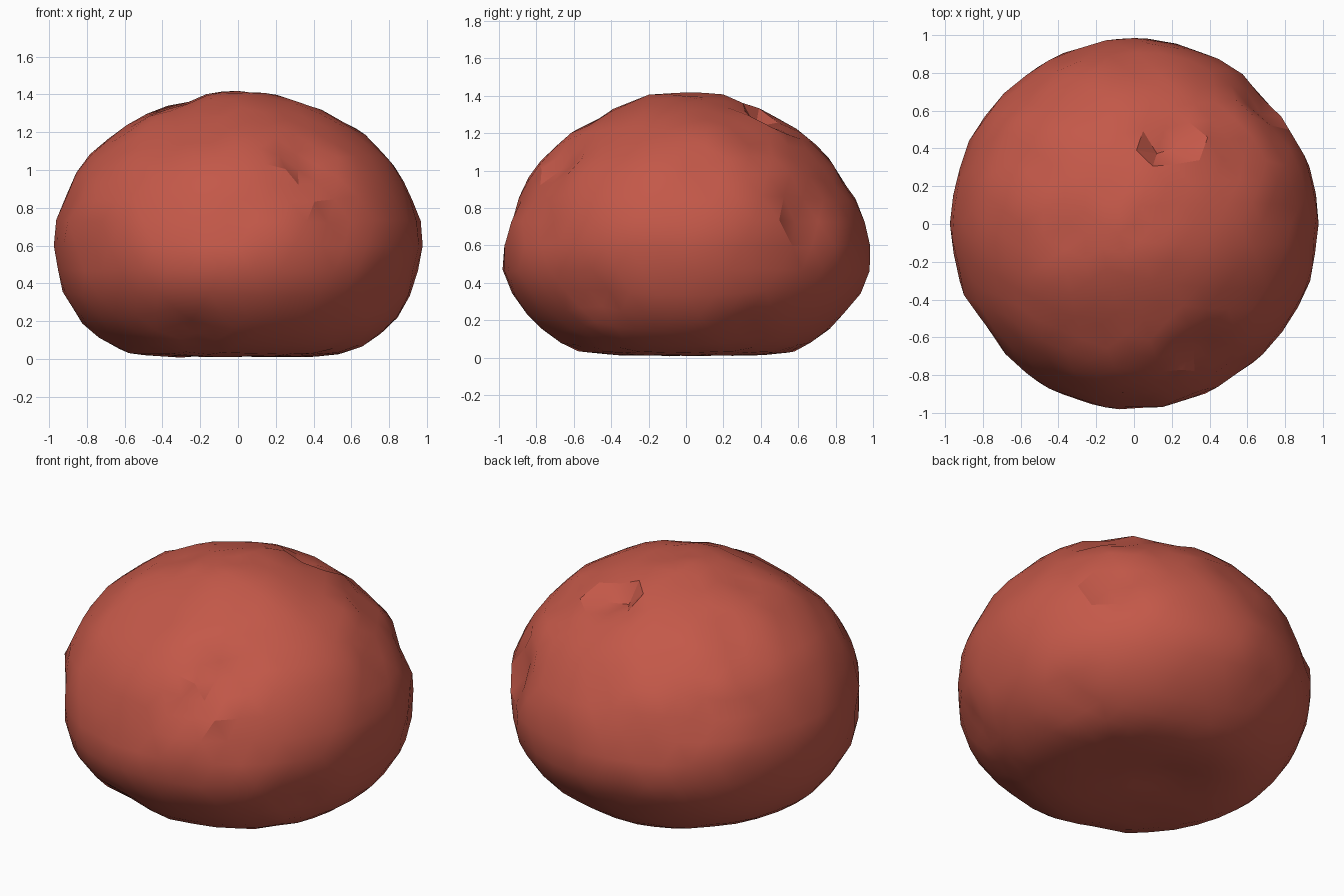
import bpy, bmesh, math
from mathutils import Vector, noise

if "Cube" in bpy.data.objects:
    bpy.data.objects.remove(bpy.data.objects["Cube"], do_unlink=True)

# One matte red for the whole body
red = bpy.data.materials.new("brick_red")
red.use_nodes = True
colour = (0.55, 0.098, 0.066, 1)
red.diffuse_color = colour
red.node_tree.nodes["Principled BSDF"].inputs["Base Color"].default_value = colour

# Dome outline from underside to top: reach along x, reach along y, height
CENTRE = Vector((0, 0, 0.6))
OUTLINE = [(0, 0, 0.02), (0.35, 0.35, 0.005), (0.59, 0.58, 0.03),
           (0.72, 0.7, 0.095), (0.83, 0.82, 0.19), (0.93, 0.94, 0.35),
           (0.965, 1.0, 0.5), (0.995, 0.975, 0.69), (0.93, 0.91, 0.86),
           (0.855, 0.82, 1.02), (0.65, 0.62, 1.215), (0.46, 0.42, 1.325),
           (0.19, 0.2, 1.42), (0, 0, 1.43)]

# Creased hollows: position, width, depth
DENTS = [
    ((-0.05, -0.97, 0.7), 0.12, 0.03), ((0.53, -0.8, 0.74), 0.18, 0.05),
    ((0.42, -0.7, 1.05), 0.17, 0.07), ((-0.25, -0.75, 0.12), 0.2, 0.04),
    ((0.72, -0.6, 0.36), 0.12, 0.04), ((0.7, 0.66, 0.78), 0.18, 0.09),
    ((0.85, 0.1, 1.0), 0.15, 0.05), ((0.8, -0.48, 0.32), 0.16, 0.04),
    ((0.75, 0.35, 0.1), 0.16, 0.04), ((0.17, 0.45, 1.33), 0.16, 0.08),
    ((-0.3, 0.0, 1.4), 0.18, 0.04), ((-0.5, 0.3, 1.27), 0.17, 0.04),
    ((0.55, 0.37, 1.2), 0.14, 0.06), ((-0.82, -0.54, 0.66), 0.15, 0.04),
    ((-0.42, -0.52, 1.2), 0.14, 0.04), ((-0.2, -0.6, 1.22), 0.15, 0.05),
    ((0, 0.88, 0.98), 0.14, 0.04), ((0.98, -0.1, 0.7), 0.12, 0.03),
    ((-0.6, 0.7, 0.8), 0.14, 0.06), ((-0.2, 0.9, 0.4), 0.15, 0.03),
    ((-0.18, 0.18, 0), 0.3, 0.04),
]


def outline_point(direction):
    """Point where a ray from the centre meets the blended outline."""
    flat = math.hypot(direction.x, direction.y)
    share = (direction.x / flat) ** 2 if flat > 1e-6 else 0
    c, s = flat, direction.z
    profile = [(x * share + y * (1 - share), z - CENTRE.z) for x, y, z in OUTLINE]
    i = 0
    while i < len(profile) - 2 and c * profile[i + 1][1] < s * profile[i + 1][0]:
        i += 1
    (r0, z0), (r1, z1) = profile[i], profile[i + 1]
    dr, dz = r1 - r0, z1 - z0
    return CENTRE + direction * (r0 * dz - z0 * dr) / (c * dz - s * dr)


def fold_depth(p):
    """Tilted overlapping patches that meet in short, sharp creases."""
    warped = p + 0.12 * noise.noise_vector(p * 2)
    cell = noise.voronoi(warped * 2.6)[1][0]
    tilt = noise.cell_vector(cell * 9) - Vector((0.5, 0.5, 0.5))
    lean = (warped * 2.6 - cell).dot(tilt)
    return max(0, 0.008 + 0.06 * lean)


hollows = [(outline_point((Vector(w) - CENTRE).normalized()), width, depth)
           for w, width, depth in DENTS]

# Crumpled dome body
bm = bmesh.new()
bmesh.ops.create_icosphere(bm, subdivisions=4, radius=1)
for v in bm.verts:
    direction = v.co.normalized()
    p = outline_point(direction)
    upper = min(1, max(0.3, p.z / 0.7))
    inward = upper * (fold_depth(p) + 0.015 * abs(noise.noise(p * 6)))
    for where, width, depth in hollows:
        inward += depth * max(0, 1 - (p - where).length / width)
    v.co = p - direction * inward

mesh = bpy.data.meshes.new("crumpled_dome")
bm.to_mesh(mesh)
bm.free()
mesh.materials.append(red)
dome = bpy.data.objects.new("crumpled_dome", mesh)
bpy.context.collection.objects.link(dome)
bpy.context.view_layer.objects.active = dome
dome.select_set(True)
bpy.ops.object.shade_smooth_by_angle(angle=math.radians(24))
